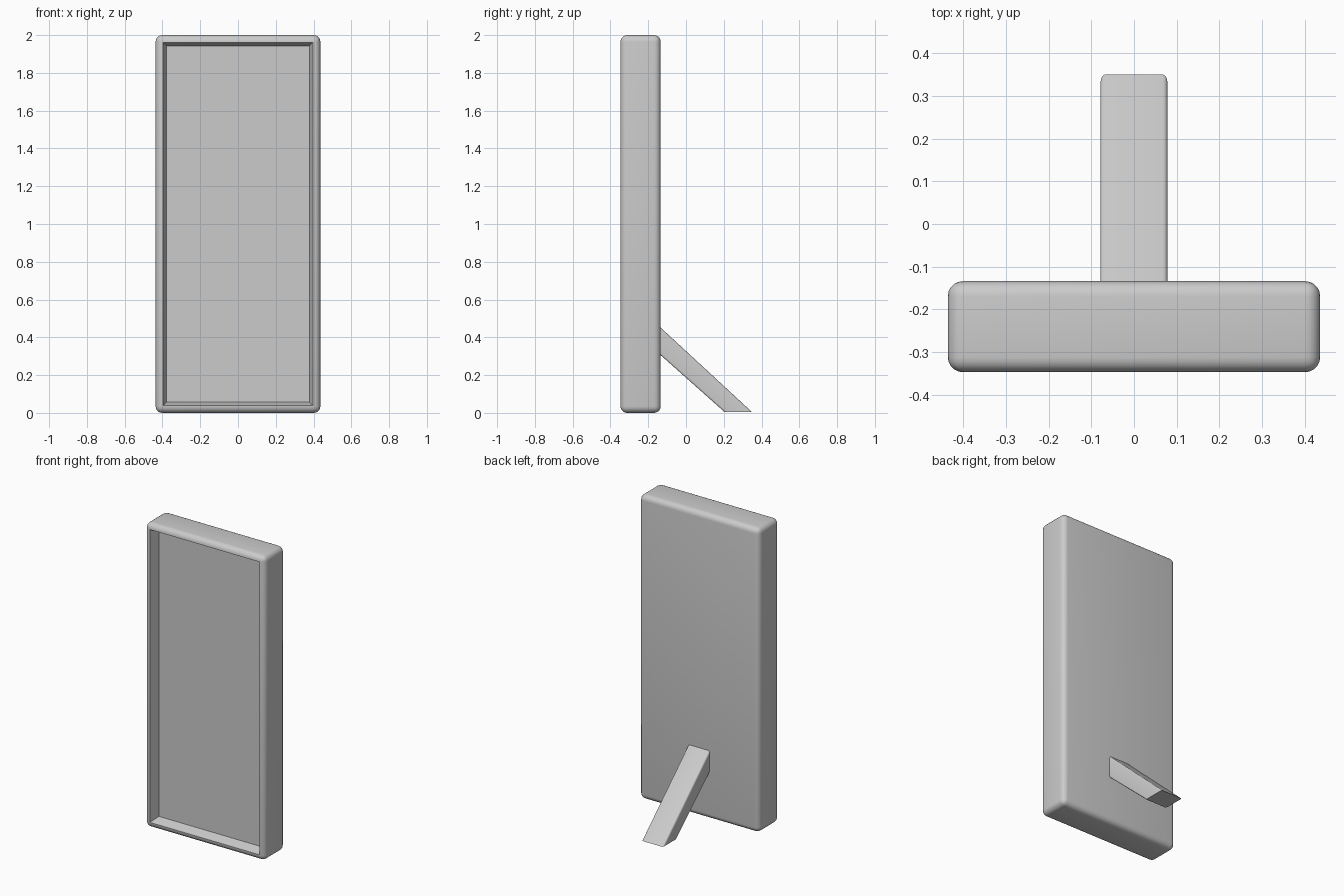
import bpy
import bmesh
from mathutils import Matrix, Vector

cube = bpy.data.objects.get("Cube")
if cube:
    bpy.data.objects.remove(cube, do_unlink=True)

# Single grey material
grey = bpy.data.materials.new("plain grey")
grey.use_nodes = True
colour = (0.6, 0.6, 0.6, 1)
grey.diffuse_color = colour
grey.node_tree.nodes["Principled BSDF"].inputs["Base Color"].default_value = colour


def finish(name, bm):
    """Turn a bmesh into a named, smooth-shaded object."""
    bmesh.ops.recalc_face_normals(bm, faces=bm.faces)
    mesh = bpy.data.meshes.new(name)
    bm.to_mesh(mesh)
    bm.free()
    mesh.materials.append(grey)
    obj = bpy.data.objects.new(name, mesh)
    bpy.context.collection.objects.link(obj)
    bpy.ops.object.select_all(action='DESELECT')
    obj.select_set(True)
    bpy.context.view_layer.objects.active = obj
    bpy.ops.object.shade_smooth_by_angle()
    return obj


# Frame: rounded slab with a tapered recess in the front
WIDTH, HEIGHT = 0.872, 2.0
FRONT, BACK = -0.347, -0.134
bm = bmesh.new()
bmesh.ops.create_cube(bm, size=1)
bmesh.ops.scale(bm, vec=(WIDTH, BACK - FRONT, HEIGHT), verts=bm.verts)
bmesh.ops.translate(bm, vec=(0, (FRONT + BACK) / 2, HEIGHT / 2), verts=bm.verts)
bmesh.ops.bevel(bm, geom=bm.edges[:], offset=0.035, segments=5,
                profile=0.5, affect='EDGES')
bm.normal_update()
front = min(bm.faces, key=lambda f: f.calc_center_median().y)
# narrow flat lip, then the sloped walls down to the panel
for thickness, depth in ((0.003, 0), (0.02, -0.065)):
    bmesh.ops.inset_individual(bm, faces=[front], thickness=thickness,
                               depth=depth, use_even_offset=True)
finish("standing_frame", bm)

# Rear support leg: slanted bar, cut level with the floor, long edges softened
bm = bmesh.new()
HALF = 0.078
profile = [(-0.18, 0.494), (0.35, 0.004), (0.205, 0.004), (-0.18, 0.346)]
face = bm.faces.new([bm.verts.new((-HALF, y, z)) for y, z in profile])
side = bmesh.ops.extrude_face_region(bm, geom=[face])["geom"]
bmesh.ops.translate(bm, vec=(2 * HALF, 0, 0),
                    verts=[g for g in side if isinstance(g, bmesh.types.BMVert)])
bmesh.ops.recalc_face_normals(bm, faces=bm.faces)


def is_long(edge):
    d = edge.verts[0].co - edge.verts[1].co
    return abs(d.y) > 0.2 and abs(d.z) > 0.2


bmesh.ops.bevel(bm, geom=[e for e in bm.edges if is_long(e)], offset=0.011,
                segments=4, profile=0.5, affect='EDGES')
finish("support_leg", bm)
